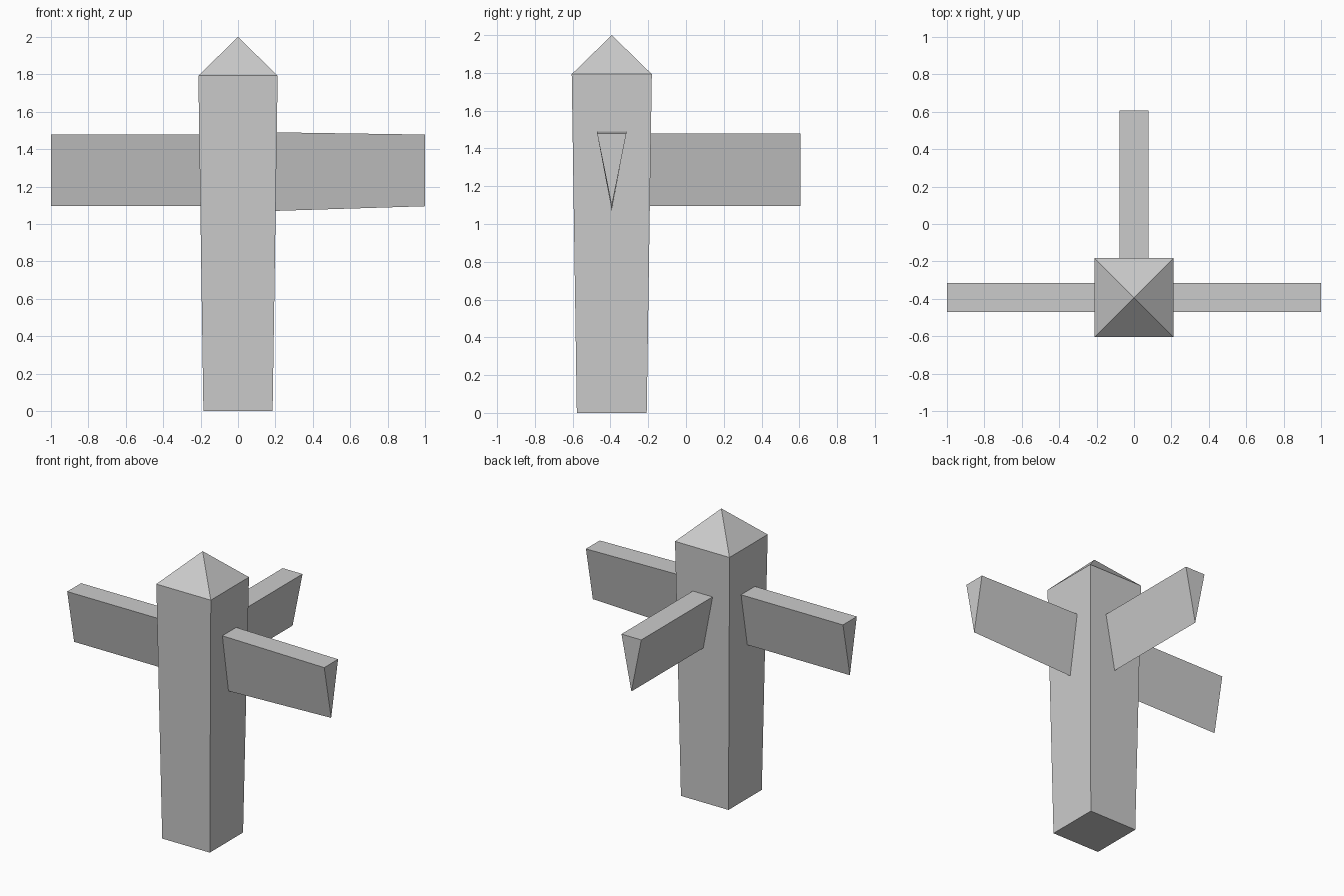
import bpy
import bmesh
from math import pi
from mathutils import Matrix

cube = bpy.data.objects.get("Cube")
if cube:
    bpy.data.objects.remove(cube, do_unlink=True)

POST_Y = -0.393

# One plain grey material
grey = bpy.data.materials.new("plain grey")
grey.use_nodes = True
colour = (0.6, 0.6, 0.6, 1)
grey.diffuse_color = colour
grey.node_tree.nodes["Principled BSDF"].inputs["Base Color"].default_value = colour


def finish(bm, name, angle=0):
    bmesh.ops.recalc_face_normals(bm, faces=bm.faces)
    bm.transform(Matrix.Translation((0, POST_Y, 0)) @ Matrix.Rotation(angle, 4, "Z"))
    mesh = bpy.data.meshes.new(name)
    bm.to_mesh(mesh)
    bm.free()
    mesh.materials.append(grey)
    bpy.context.collection.objects.link(bpy.data.objects.new(name, mesh))


def loft(bm, rings):
    """Join matching rings of points with quads and cap both ends."""
    loops = [[bm.verts.new(p) for p in ring] for ring in rings]
    for a, b in zip(loops, loops[1:]):
        for i in range(len(a)):
            j = (i + 1) % len(a)
            bm.faces.new((a[i], a[j], b[j], b[i]))
    bm.faces.new(loops[0])
    bm.faces.new(loops[-1])


def square(half, z):
    return [(sx * half, sy * half, z) for sx, sy in ((-1, -1), (1, -1), (1, 1), (-1, 1))]


def wedge(x, top, bottom):
    return [(x, -0.077, top), (x, 0.077, top), (x, 0, bottom)]


# Tapered square post with a pyramid cap
bm = bmesh.new()
loft(bm, [square(0.185, 0), square(0.212, 1.793)])
roof = max(bm.faces, key=lambda f: f.calc_center_median().z)
bmesh.ops.poke(bm, faces=[roof])
max(bm.verts, key=lambda v: v.co.xy.length < 0.01).co.z = 2
finish(bm, "post")

# Three wedge-shaped arms, the left one deeper at its root
arms = (("left_arm", 0, 1.49, 1.07), ("back_arm", pi / 2, 1.478, 1.095), ("right_arm", pi, 1.478, 1.095))
for name, angle, top, bottom in arms:
    bm = bmesh.new()
    loft(bm, [wedge(0.198, top, bottom), wedge(1, 1.478, 1.095)])
    finish(bm, name, angle)
